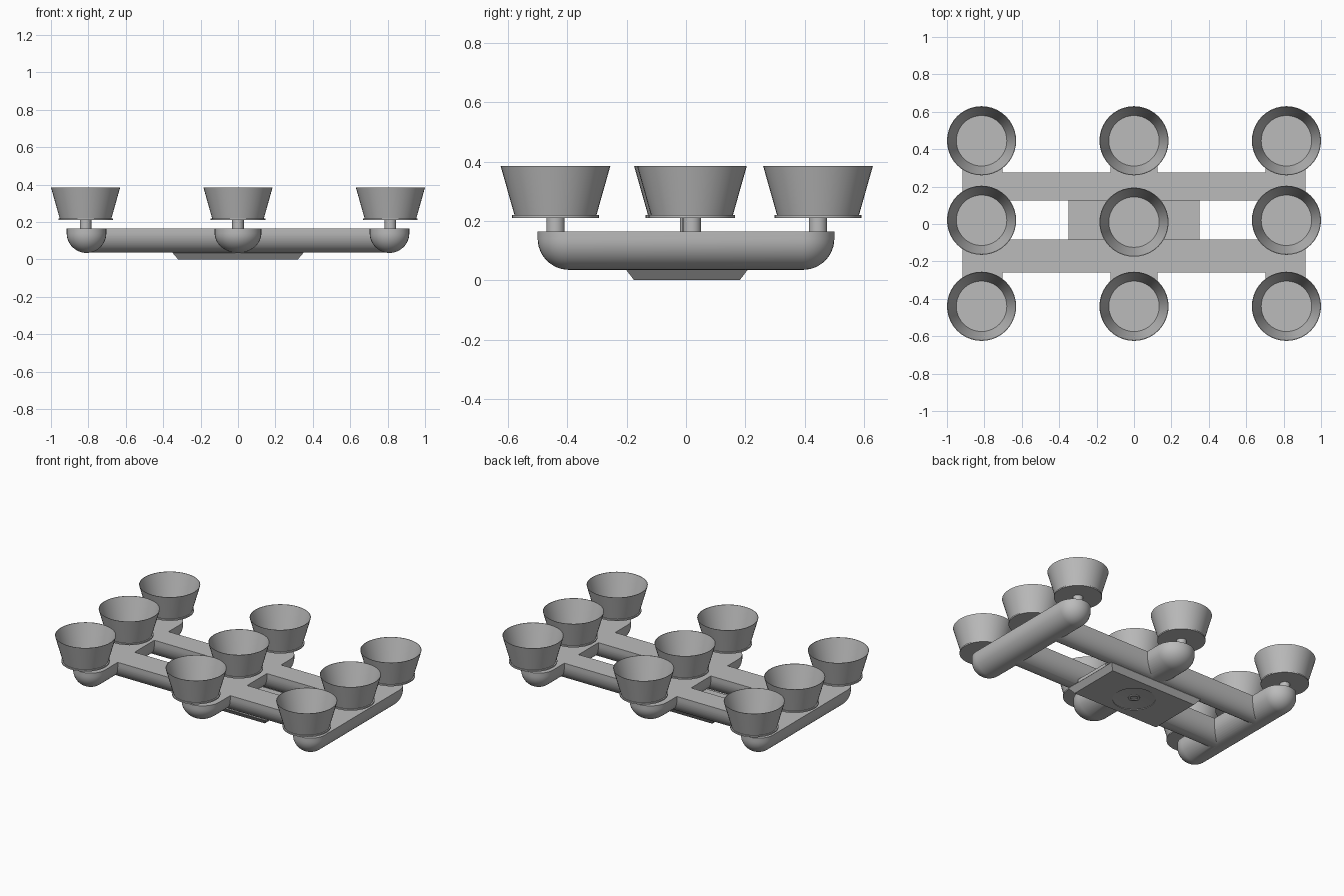
import bpy, bmesh, math

if "Cube" in bpy.data.objects:
    bpy.data.objects.remove(bpy.data.objects["Cube"])

grey = bpy.data.materials.new("plain grey")
grey.diffuse_color = (0.5, 0.5, 0.5, 1)
grey.use_nodes = True
grey.node_tree.nodes["Principled BSDF"].inputs["Base Color"].default_value = grey.diffuse_color

TOP, BOTTOM = 0.165, 0.035      # frame heights


def finish(name, bm, angle=35):
    bmesh.ops.recalc_face_normals(bm, faces=bm.faces)
    mesh = bpy.data.meshes.new(name)
    bm.to_mesh(mesh)
    bm.free()
    mesh.materials.append(grey)
    ob = bpy.data.objects.new(name, mesh)
    bpy.context.collection.objects.link(ob)
    shade(ob, angle)
    return ob


def shade(ob, angle=35):
    bpy.ops.object.select_all(action='DESELECT')
    bpy.context.view_layer.objects.active = ob
    ob.select_set(True)
    bpy.ops.object.shade_smooth_by_angle(angle=math.radians(angle))


def boolean(ob, other, op):
    mod = ob.modifiers.new(op, 'BOOLEAN')
    mod.operation, mod.solver, mod.object = op, 'EXACT', other
    bpy.context.view_layer.objects.active = ob
    bpy.ops.object.modifier_apply(modifier=mod.name)
    bpy.data.objects.remove(other)


def hull(name, points):
    bm = bmesh.new()
    for p in points:
        bm.verts.new(p)
    res = bmesh.ops.convex_hull(bm, input=bm.verts)
    junk = {g for g in res["geom_interior"] + res["geom_unused"]
            if isinstance(g, bmesh.types.BMVert)}
    bmesh.ops.delete(bm, geom=list(junk), context='VERTS')
    bmesh.ops.dissolve_limit(bm, angle_limit=0.005, verts=bm.verts, edges=bm.edges)
    return finish(name, bm)


def layers(lip=0.025, n=12):
    """Scale and height of each step of the rounded underside."""
    yield 1.0, TOP
    for i in range(n + 1):
        t = math.pi / 2 * i / n
        yield math.cos(t), TOP - lip - (TOP - lip - BOTTOM) * math.sin(t)


def cross_bar(name, x, hw, y_end=0.5):
    """Flat-topped bar along y with round ends and belly."""
    pts, n = [], 16
    for s, z in layers():
        for side in (1, -1):
            for i in range(n + 1):
                a = math.pi * i / n
                pts.append((x + hw * s * math.cos(a),
                            side * (y_end - hw + hw * s * math.sin(a)), z))
            if s < 1e-6:
                pts = pts[:-n]
    return hull(name, pts)


def long_bar(name, y0, y1):
    """Flat-topped bar along x, ends buried in the outer cross bars."""
    c, hw = (y0 + y1) / 2, (y1 - y0) / 2
    pts = [(x, c + k * hw * s, z + 0.002 * (z < TOP)) for s, z in layers()
           for k in ((1, -1) if s > 1e-6 else (0,)) for x in (-0.81, 0.81)]
    return hull(name, pts)


def lathe(name, profile, x=0, y=0, n=40):
    bm = bmesh.new()
    vs = [bm.verts.new((x + r, y, z)) for r, z in profile]
    es = [bm.edges.new(p) for p in zip(vs, vs[1:])]
    bmesh.ops.spin(bm, geom=vs + es, cent=(x, y, 0), axis=(0, 0, 1),
                   angle=2 * math.pi, steps=n, use_merge=True)
    bmesh.ops.remove_doubles(bm, verts=bm.verts, dist=1e-5)
    return finish(name, bm)


# Frame: three rounded cross bars joined by two long bars
frame = cross_bar("frame", 0, 0.125)
for part in (cross_bar("left_bar", -0.81, 0.106), cross_bar("right_bar", 0.81, 0.106),
             long_bar("back_bar", 0.125, 0.275), long_bar("front_bar", -0.26, -0.083)):
    boolean(frame, part, 'UNION')
shade(frame)

# Base plate with bevelled sides and a shallow round recess underneath
plate = hull("base_plate", [(sx * x, sy * y + 0.003, z) for sx in (1, -1) for sy in (1, -1)
                            for x, y, z in ((0.32, 0.178, 0), (0.35, 0.205, 0.035),
                                            (0.35, 0.205, 0.037))])
boolean(plate, lathe("recess_cutter", [(0, -0.01), (0.13, -0.01), (0.13, 0.004),
                                       (0.04, 0.012), (0, 0.012)]), 'DIFFERENCE')
shade(plate)
lathe("plate_boss", [(0, 0.014), (0.035, 0.014), (0.035, 0.006),
                     (0.022, 0.006), (0.022, 0.011), (0, 0.011)])

# Raised filler of the plate between the long bars
hull("plate_filler", [(x, y, z) for x in (-0.35, 0.35) for y in (-0.11, 0.15)
                      for z in (0.034, 0.055)])

# Nine cups, each a stem, a foot disc and a thin flared bowl in one profile
cup = [(0, 0.155), (0.031, 0.155), (0.031, 0.21), (0.146, 0.21), (0.146, 0.219),
       (0.138, 0.219), (0.185, 0.385), (0.182, 0.385), (0.135, 0.222), (0, 0.222)]
for col, x in (("left", -0.815), ("middle", 0), ("right", 0.815)):
    for row, y in (("front", -0.44), ("centre", 0.01 if x == 0 else 0.02), ("back", 0.445)):
        lathe(f"{row}_{col}_cup", cup, x, y)
